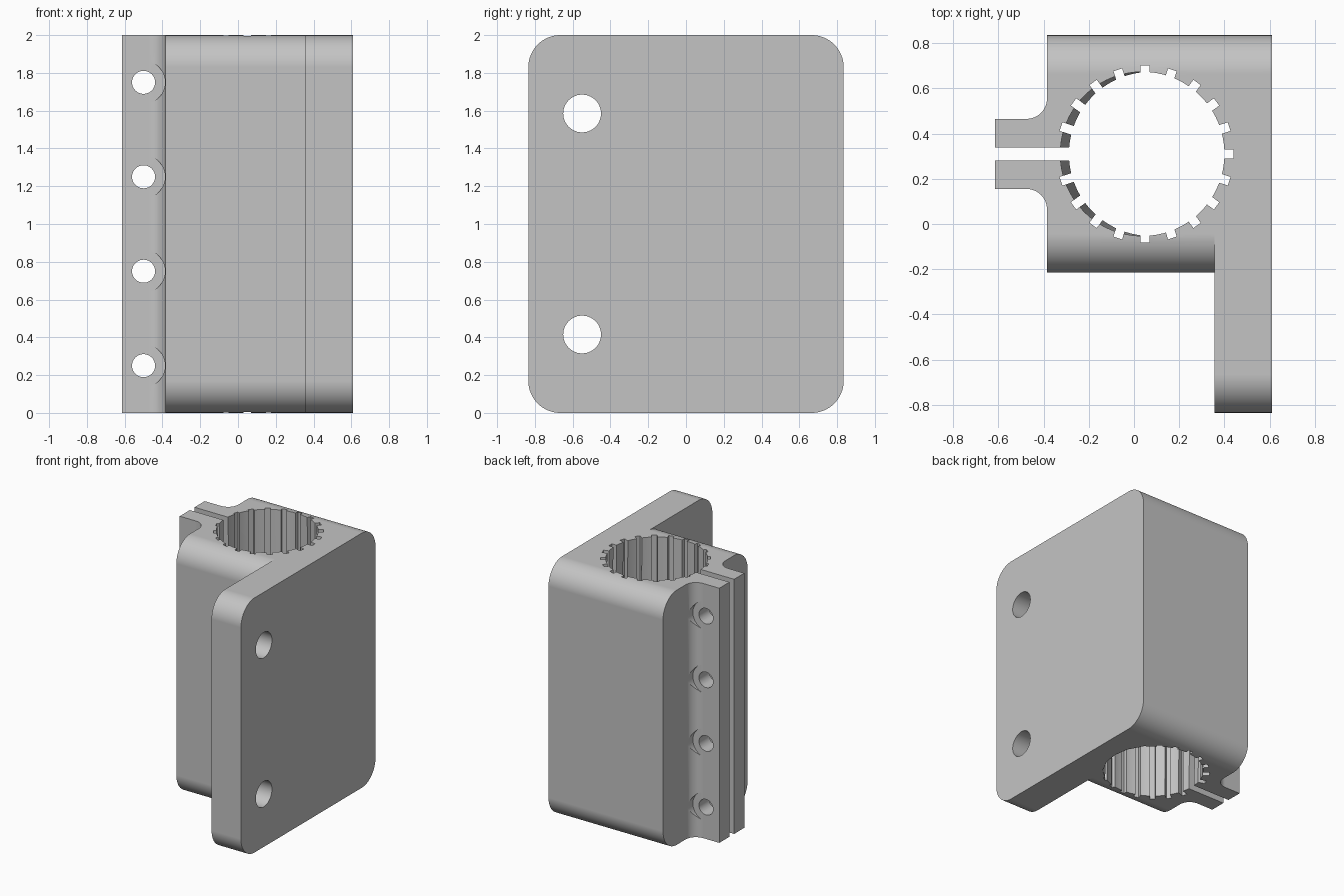
import bpy, bmesh
from math import sin, cos, pi, radians
from mathutils import Vector, Matrix

if "Cube" in bpy.data.objects:
    bpy.data.objects.remove(bpy.data.objects["Cube"])

BORE_X, BORE_Y = 0.049, 0.31
HEIGHT = 2.0


def arc(cx, cy, r, start, end, n):
    """Points on an arc, angles in degrees."""
    return [(cx + r * cos(radians(start + (end - start) * i / n)),
             cy + r * sin(radians(start + (end - start) * i / n)))
            for i in range(n + 1)]


def add_prism(bm, loop, sweep):
    """Closed solid made by sweeping a planar loop of 3D points."""
    sweep = Vector(sweep)
    low = [bm.verts.new(p) for p in loop]
    high = [bm.verts.new(Vector(p) + sweep) for p in loop]
    bm.faces.new(low)
    bm.faces.new(high)
    for i in range(len(low)):
        j = (i + 1) % len(low)
        bm.faces.new((low[i], low[j], high[j], high[i]))


def make_object(name, prisms):
    bm = bmesh.new()
    for loop, sweep in prisms:
        add_prism(bm, loop, sweep)
    bmesh.ops.recalc_face_normals(bm, faces=bm.faces)
    mesh = bpy.data.meshes.new(name)
    bm.to_mesh(mesh)
    bm.free()
    obj = bpy.data.objects.new(name, mesh)
    bpy.context.collection.objects.link(obj)
    return obj


def rounded_slab(x0, x1, y0, y1, r=0.17):
    """Slab with its corners rounded in the side profile."""
    pts = []
    for cy, cz, a in ((y1 - r, HEIGHT - r, 0), (y0 + r, HEIGHT - r, 90),
                      (y0 + r, r, 180), (y1 - r, r, 270)):
        pts += arc(cy, cz, r, a, a + 90, 16)
    return [(x0, y, z) for y, z in pts], (x1 - x0, 0, 0)


def cylinder_y(x, z, r, y0, y1):
    ring = arc(x, z, r, 0, 360, 48)[:-1]
    return [(px, y0, pz) for px, pz in ring], (0, y1 - y0, 0)


def cylinder_x(y, z, r, x0, x1):
    ring = arc(y, z, r, 0, 360, 48)[:-1]
    return [(x0, py, pz) for py, pz in ring], (x1 - x0, 0, 0)


def combine(target, tool, operation):
    tool.hide_render = True
    mod = target.modifiers.new(operation.title(), 'BOOLEAN')
    mod.operation = operation
    mod.solver = 'EXACT'
    mod.object = tool
    bpy.context.view_layer.objects.active = target
    bpy.ops.object.modifier_apply(modifier=mod.name)
    bpy.data.objects.remove(tool)


# Clamp block with the tall mounting plate
bracket = make_object("clamp_bracket", [rounded_slab(-0.385, 0.61, -0.215, 0.835)])
plate = make_object("mounting_plate", [rounded_slab(0.355, 0.61, -0.835, 0.835)])
combine(bracket, plate, 'UNION')

# Clamping ears with fillets at the root
side = [(-0.615, 0.155)] + arc(-0.475, 0.065, 0.09, 90, 0, 12) + [(-0.36, 0.065)]
profile = side + [(x, 2 * BORE_Y - y) for x, y in reversed(side)]
ears = make_object("clamp_ears", [([(x, y, 0) for x, y in profile], (0, 0, HEIGHT))])
combine(bracket, ears, 'UNION')

# Slightly tilted bore
ring = arc(0.077, BORE_Y, 0.363, 0, 360, 96)[:-1]
bore = make_object("bore_cutter", [([(x, y, -0.1) for x, y in ring], (-0.042, 0, 2.2))])
combine(bracket, bore, 'DIFFERENCE')

# Grooves around the bore
grooves = []
for i in range(20):
    if i == 10:
        continue
    place = Matrix.Translation((BORE_X, BORE_Y, -0.1)) @ Matrix.Rotation(i * pi / 10, 4, 'Z')
    corners = ((0.28, -0.02), (0.391, -0.02), (0.391, 0.02), (0.28, 0.02))
    grooves.append(([place @ Vector((x, y, 0)) for x, y in corners], (0, 0, 2.2)))
combine(bracket, make_object("groove_cutter", grooves), 'DIFFERENCE')

# Slit between the ears
slit = [(-0.7, 0.281, -0.1), (-0.1, 0.281, -0.1), (-0.1, 0.339, -0.1), (-0.7, 0.339, -0.1)]
combine(bracket, make_object("slit_cutter", [(slit, (0, 0, 2.2))]), 'DIFFERENCE')

# Bolt holes through the ears, with spot faces cut in the fillets
levels = [0.25 + 0.5 * i for i in range(4)]
bolts = [cylinder_y(-0.5, z, 0.061, 0.0, 0.6) for z in levels]
combine(bracket, make_object("bolt_cutter", bolts), 'DIFFERENCE')
spots = []
for z in levels:
    spots += [cylinder_y(-0.5, z, 0.114, 0.466, 0.6), cylinder_y(-0.5, z, 0.114, 0.02, 0.154)]
combine(bracket, make_object("spot_face_cutter", spots), 'DIFFERENCE')

# Mounting holes through the plate
holes = [cylinder_x(-0.55, z, 0.1, 0.3, 0.7) for z in (0.415, 1.585)]
combine(bracket, make_object("mounting_hole_cutter", holes), 'DIFFERENCE')

# Plain grey finish
grey = bpy.data.materials.new("plain_grey")
grey.use_nodes = True
colour = (0.55, 0.55, 0.55, 1)
grey.diffuse_color = colour
grey.node_tree.nodes["Principled BSDF"].inputs["Base Color"].default_value = colour
bracket.data.materials.clear()
bracket.data.materials.append(grey)
for poly in bracket.data.polygons:
    poly.material_index = 0

# Smooth curves with crisp edges
bpy.ops.object.select_all(action='DESELECT')
bracket.select_set(True)
bpy.context.view_layer.objects.active = bracket
bpy.ops.object.shade_smooth_by_angle(angle=radians(25))
weighted = bracket.modifiers.new("Even shading", 'WEIGHTED_NORMAL')
weighted.keep_sharp = True
